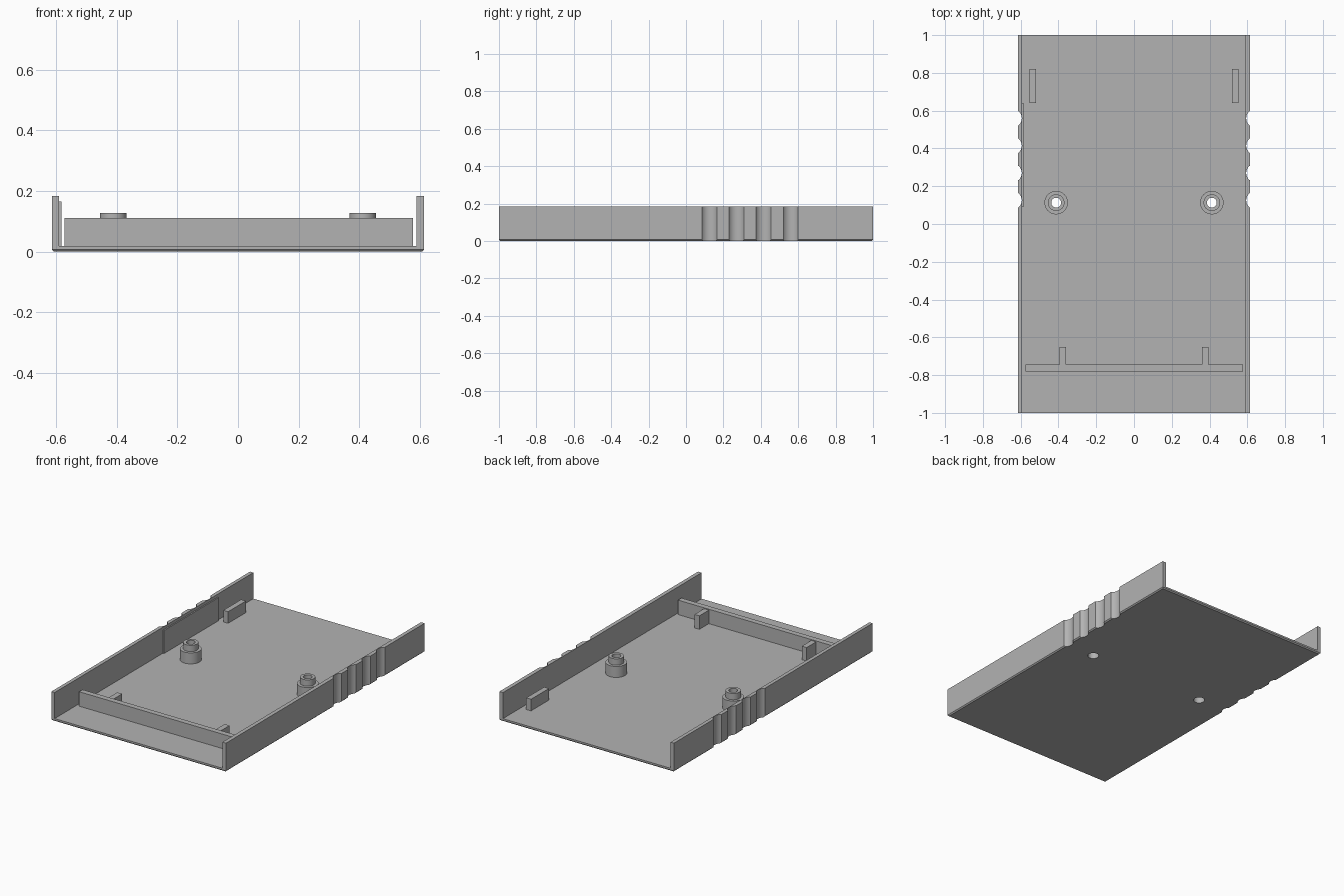
import bpy
import bmesh
import math

cube = bpy.data.objects.get("Cube")
if cube:
    bpy.data.objects.remove(cube, do_unlink=True)

GREY = (0.45, 0.45, 0.45, 1)
plastic = bpy.data.materials.new("grey plastic")
plastic.use_nodes = True
plastic.diffuse_color = GREY
bsdf = plastic.node_tree.nodes["Principled BSDF"]
bsdf.inputs["Base Color"].default_value = GREY
bsdf.inputs["Roughness"].default_value = 0.6

FLOOR = 0.018


def finish(name, bm, smooth=False):
    bmesh.ops.recalc_face_normals(bm, faces=bm.faces)
    mesh = bpy.data.meshes.new(name)
    bm.to_mesh(mesh)
    bm.free()
    mesh.materials.append(plastic)
    obj = bpy.data.objects.new(name, mesh)
    bpy.context.collection.objects.link(obj)
    if smooth:
        smooth_round(obj)
    return obj


def select(obj):
    bpy.ops.object.select_all(action='DESELECT')
    obj.select_set(True)
    bpy.context.view_layer.objects.active = obj


def smooth_round(obj):
    select(obj)
    bpy.ops.object.shade_smooth_by_angle(angle=math.radians(30))


def box(name, x, y, z):
    """Box from (low, high) pairs."""
    bm = bmesh.new()
    bmesh.ops.create_cube(bm, size=1)
    for v in bm.verts:
        v.co = [(a + b) / 2 + c * (b - a) for (a, b), c in zip((x, y, z), v.co)]
    return finish(name, bm)


def lathe(name, profile, x, y, steps=40):
    """Spin a closed (radius, height) loop around a vertical axis."""
    bm = bmesh.new()
    rings = []
    for i in range(steps):
        a = math.tau * i / steps
        rings.append([bm.verts.new((x + r * math.cos(a), y + r * math.sin(a), z))
                      for r, z in profile])
    n = len(profile)
    for i in range(steps):
        p, q = rings[i], rings[(i + 1) % steps]
        for j in range(n):
            k = (j + 1) % n
            bm.faces.new((p[j], q[j], q[k], p[k]))
    return finish(name, bm, True)


def cut_cylinder(target, x, y, r):
    """Drill a vertical round hole through the target."""
    bm = bmesh.new()
    bmesh.ops.create_cone(bm, cap_ends=True, segments=48, radius1=r, radius2=r, depth=1)
    bmesh.ops.translate(bm, verts=bm.verts, vec=(x, y, 0))
    cutter = finish("cutter", bm)
    cutter.hide_render = True
    select(target)
    mod = target.modifiers.new("cut", 'BOOLEAN')
    mod.operation = 'DIFFERENCE'
    mod.solver = 'EXACT'
    mod.object = cutter
    bpy.ops.object.modifier_apply(modifier=mod.name)
    bpy.data.objects.remove(cutter, do_unlink=True)


# Tray: U-shaped section extruded lengthwise, bottom rim chamfered
W, T, H = 0.615, 0.592, 0.184
section = [(-W, 0), (W, 0), (W, H), (T - 0.002, H), (T - 0.002, FLOOR),
           (-T, FLOOR), (-T, H), (-W, H)]
bm = bmesh.new()
face = bm.faces.new([bm.verts.new((x, -1, z)) for x, z in section])
ext = bmesh.ops.extrude_face_region(bm, geom=[face])
moved = [g for g in ext["geom"] if isinstance(g, bmesh.types.BMVert)]
bmesh.ops.translate(bm, verts=moved, vec=(0, 2, 0))
bmesh.ops.recalc_face_normals(bm, faces=bm.faces)
rim = [e for e in bm.edges if all(v.co.z < 0.001 for v in e.verts)]
bmesh.ops.bevel(bm, geom=rim, offset=0.007, segments=1, affect='EDGES')
tray = finish("tray", bm)

# Finger grip grooves and screw holes
for side in (-1, 1):
    for i in range(4):
        cut_cylinder(tray, side * 0.6426, 0.125 + i * 0.145, 0.0486)
    cut_cylinder(tray, side * 0.412, 0.113, 0.033)
smooth_round(tray)

# Backing plate inside one grip
box("grip_backing", (-0.594, -0.584), (0.09, 0.64), (FLOOR, 0.165))

# Cross rib near the front
box("cross_rib", (-0.574, 0.578), (-0.78, -0.745), (FLOOR - 0.004, 0.11))

# Stepped hollow screw posts, rib stubs and rear guides on both sides
post = [(0.033, FLOOR), (0.062, FLOOR), (0.062, 0.088), (0.044, 0.088),
        (0.044, 0.128), (0.026, 0.128), (0.026, 0.07), (0.033, 0.07)]
for side, label in ((-1, "right"), (1, "left")):
    lathe("screw_post_" + label, post, side * 0.412, 0.113)
    cx = side * 0.378
    box("rib_stub_" + label, (cx - 0.017, cx + 0.017), (-0.75, -0.65),
        (FLOOR - 0.004, 0.104))
    cx = side * 0.535
    box("rear_guide_" + label, (cx - 0.017, cx + 0.017), (0.64, 0.82),
        (FLOOR - 0.004, 0.092))
